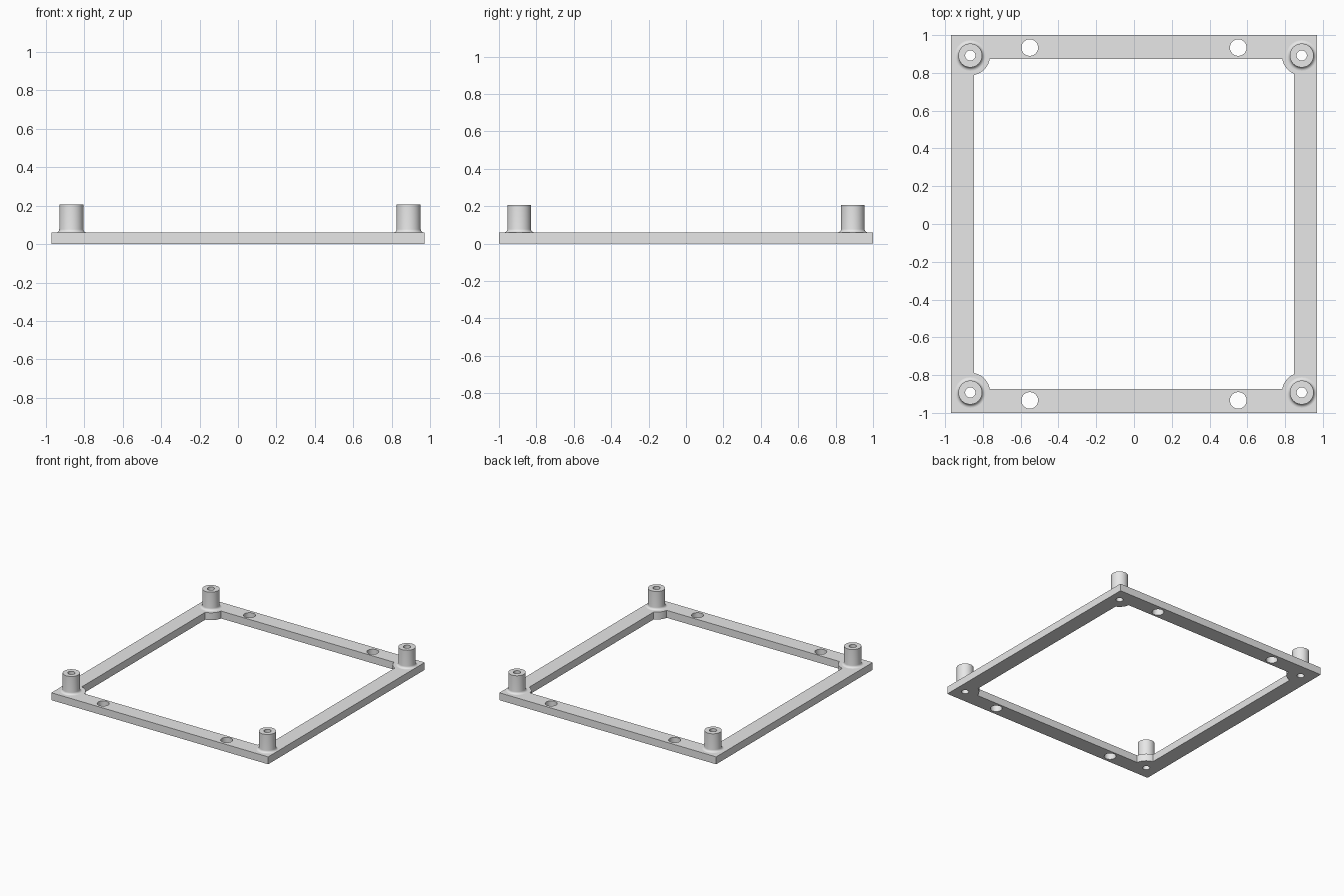
import bpy, bmesh, math
from math import cos, sin, pi, sqrt, atan2

if "Cube" in bpy.data.objects:
    bpy.data.objects.remove(bpy.data.objects["Cube"])

THICK, TOP = 0.06, 0.207
POST_R, BORE_R, FILLET = 0.063, 0.027, 0.018
PAD_R, SCREW_R, SEG = 0.105, 0.044, 48
WALL_X, WALL_Y = 0.846, 0.874
CORNERS = [(1, 1), (-1, 1), (-1, -1), (1, -1)]

grey = bpy.data.materials.new("plain_grey")
grey.use_nodes = True
grey.diffuse_color = (0.8, 0.8, 0.8, 1)
grey.node_tree.nodes["Principled BSDF"].inputs["Base Color"].default_value = (0.8, 0.8, 0.8, 1)


def post_centre(sx, sy):
    return (0.888 if sx > 0 else -0.867), sy * 0.892


def circle(cx, cy, r):
    return [(cx + r * cos(2 * pi * i / SEG), cy + r * sin(2 * pi * i / SEG)) for i in range(SEG)]


def pad_arc(sx, sy):
    """Rounded pad edge bulging into the window around a post."""
    cx, cy = post_centre(sx, sy)
    dx, dy = sx * WALL_X - cx, sy * WALL_Y - cy
    a = atan2(-sy * sqrt(PAD_R ** 2 - dx ** 2), dx)
    b = atan2(dy, -sx * sqrt(PAD_R ** 2 - dy ** 2))
    if sx * sy < 0:
        a, b = b, a
    turn = (b - a + pi) % (2 * pi) - pi
    angles = [a + turn * i / 14 for i in range(15)]
    return [(cx + PAD_R * cos(t), cy + PAD_R * sin(t)) for t in angles]


def finish(obj):
    bpy.ops.object.select_all(action="DESELECT")
    obj.select_set(True)
    bpy.context.view_layer.objects.active = obj
    bpy.ops.object.shade_smooth_by_angle(angle=math.radians(30))


# Flat frame: outline, window with corner pads, screw holes and post bores
outlines = [[(0.97 * sx, sy) for sx, sy in CORNERS],
            [p for c in CORNERS for p in pad_arc(*c)]]
for sx, sy in CORNERS:
    outlines.append(circle(sx * 0.552, sy * 0.934, SCREW_R))
    outlines.append(circle(*post_centre(sx, sy), BORE_R))

curve = bpy.data.curves.new("frame_outline", "CURVE")
curve.dimensions = "2D"
curve.fill_mode = "BOTH"
curve.extrude = THICK / 2
for pts in outlines:
    spline = curve.splines.new("POLY")
    spline.points.add(len(pts) - 1)
    for point, (x, y) in zip(spline.points, pts):
        point.co = (x, y, 0, 1)
    spline.use_cyclic_u = True
frame = bpy.data.objects.new("frame", curve)
bpy.context.collection.objects.link(frame)
bpy.ops.object.select_all(action="DESELECT")
frame.select_set(True)
bpy.context.view_layer.objects.active = frame
bpy.ops.object.convert(target="MESH")
frame = bpy.context.view_layer.objects.active
bm = bmesh.new()
bm.from_mesh(frame.data)
bmesh.ops.remove_doubles(bm, verts=bm.verts, dist=0.0001)
bmesh.ops.translate(bm, verts=bm.verts, vec=(0, 0, THICK / 2))
bmesh.ops.recalc_face_normals(bm, faces=bm.faces)
bm.to_mesh(frame.data)
bm.free()
frame.data.materials.clear()
frame.data.materials.append(grey)
finish(frame)

# Hollow posts: filleted foot, straight wall, flat rim, bore
profile = [(POST_R + FILLET * (1 - sin(t)), THICK + FILLET * (1 - cos(t)))
           for t in (i * pi / 12 for i in range(7))]
profile += [(POST_R, TOP), (BORE_R, TOP), (BORE_R, THICK)]
for sx, sy in CORNERS:
    name = f"{'back' if sy > 0 else 'front'}_{'left' if sx > 0 else 'right'}_post"
    mesh = bpy.data.meshes.new(name)
    bm = bmesh.new()
    rings = [[bm.verts.new((x, y, z)) for x, y in circle(0, 0, r)] for r, z in profile]
    for low, high in zip(rings, rings[1:]):
        for i in range(SEG):
            j = (i + 1) % SEG
            bm.faces.new((low[i], low[j], high[j], high[i]))
    bm.to_mesh(mesh)
    bm.free()
    mesh.materials.append(grey)
    post = bpy.data.objects.new(name, mesh)
    bpy.context.collection.objects.link(post)
    post.location = (*post_centre(sx, sy), 0)
    finish(post)
